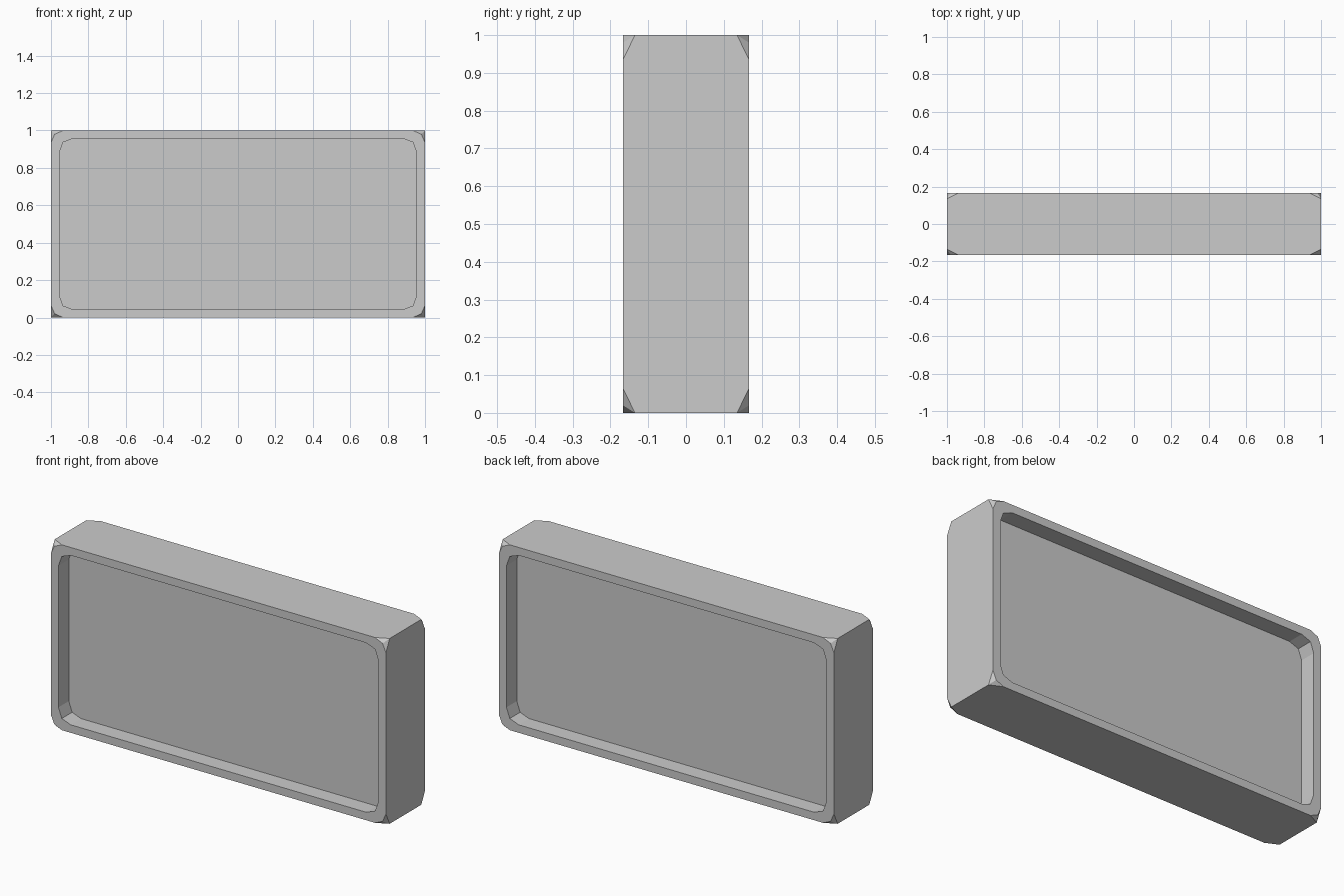
import bpy, bmesh
from mathutils import Vector

if "Cube" in bpy.data.objects:
    bpy.data.objects.remove(bpy.data.objects["Cube"])

HX, HY, HZ = 1.0, 0.167, 0.5      # half sizes of the slab
DEPTH = 0.088                     # depth of the recess on both sides

# corner points (x, z from centre): outer rim and recess outline
OUTER = {"top": (0.935, 0.5), "mid": (0.98, 0.48), "side": (1.0, 0.435)}
INNER = {"top": (0.882, 0.457), "mid": (0.935, 0.437), "side": (0.955, 0.382)}
PEAK_Y = 0.135                    # where the sharp box edge begins

bm = bmesh.new()

# slab body: hull of eight clipped corners
for sx in (-1, 1):
    for sy in (-1, 1):
        for sz in (-1, 1):
            for x, z in OUTER.values():
                bm.verts.new((sx * x, sy * HY, sz * z))
            bm.verts.new((sx * HX, sy * PEAK_Y, sz * HZ))
bmesh.ops.convex_hull(bm, input=bm.verts[:])
bmesh.ops.dissolve_limit(bm, angle_limit=0.01, verts=bm.verts[:], edges=bm.edges[:])
bm.normal_update()


def recess_point(co, depth):
    """Match a rim corner to the recess outline, at a given depth."""
    key = "side" if abs(co.x) > 0.99 else "top" if abs(co.z) > 0.49 else "mid"
    x, z = INNER[key]
    sign = lambda v: 1 if v > 0 else -1
    return Vector((sign(co.x) * x, sign(co.y) * (HY - depth), sign(co.z) * z))


# front and back recesses: flat rim, straight wall, flat floor
for cap in [f for f in bm.faces if abs(f.normal.y) > 0.99]:
    ring = cap.verts[:]
    rim_co = [v.co.copy() for v in ring]
    bmesh.ops.delete(bm, geom=[cap], context='FACES_ONLY')
    n = len(ring)
    for depth in (0, DEPTH):
        nxt = [bm.verts.new(recess_point(co, depth)) for co in rim_co]
        for i in range(n):
            j = (i + 1) % n
            bm.faces.new((ring[i], ring[j], nxt[j], nxt[i]))
        ring = nxt
    bm.faces.new(ring)

bmesh.ops.recalc_face_normals(bm, faces=bm.faces[:])
bmesh.ops.translate(bm, verts=bm.verts[:], vec=(0, 0, HZ))

mesh = bpy.data.meshes.new("recessed_panel")
bm.to_mesh(mesh)
bm.free()
bpy.context.collection.objects.link(bpy.data.objects.new("recessed_panel", mesh))
